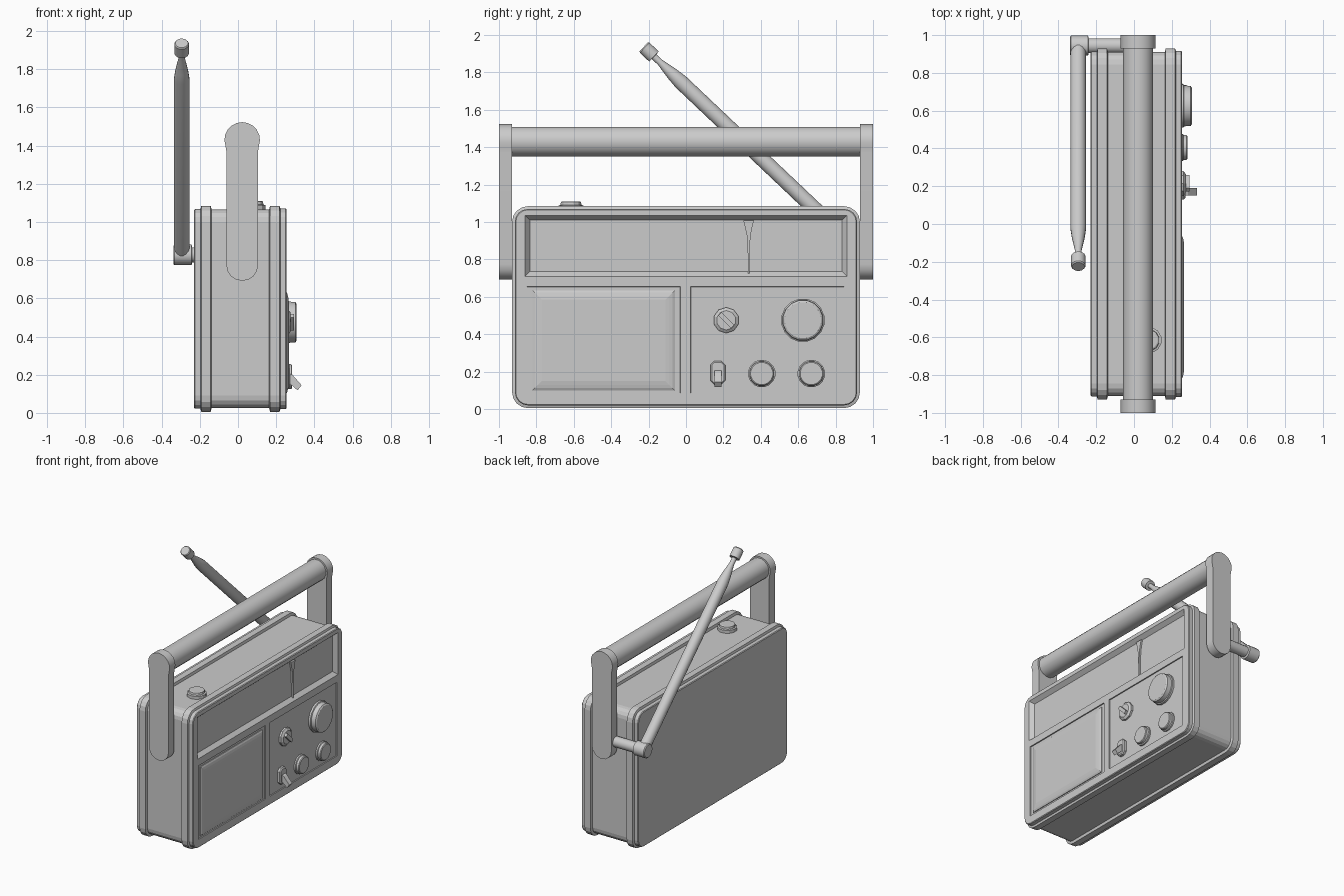
import bpy, bmesh, math
from mathutils import Vector

if "Cube" in bpy.data.objects:
    bpy.data.objects.remove(bpy.data.objects["Cube"])

def finish(name, bm, smooth=False):
    bmesh.ops.remove_doubles(bm, verts=bm.verts, dist=1e-6)
    bmesh.ops.recalc_face_normals(bm, faces=bm.faces)
    me = bpy.data.meshes.new(name)
    bm.to_mesh(me)
    bm.free()
    ob = bpy.data.objects.new(name, me)
    bpy.context.collection.objects.link(ob)
    if smooth:
        bpy.ops.object.select_all(action='DESELECT')
        ob.select_set(True)
        bpy.context.view_layer.objects.active = ob
        bpy.ops.object.shade_smooth_by_angle(angle=math.radians(31))
    return ob

def loft(name, rings, smooth=False):
    """Skin a list of equal-length point rings and cap both ends."""
    bm = bmesh.new()
    vr = [[bm.verts.new(p) for p in r] for r in rings]
    n = len(vr[0])
    for a, b in zip(vr, vr[1:]):
        for i in range(n):
            bm.faces.new((a[i], a[(i + 1) % n], b[(i + 1) % n], b[i]))
    bm.faces.new(vr[0])
    bm.faces.new(vr[-1])
    return finish(name, bm, smooth)

def rect(x, y0, y1, z0, z1, inset=0, r=0, seg=4):
    """Rectangle in the yz plane, optionally inset and round-cornered."""
    y0, y1, z0, z1 = y0 + inset, y1 - inset, z0 + inset, z1 - inset
    if r <= 0:
        return [(x, y0, z0), (x, y1, z0), (x, y1, z1), (x, y0, z1)]
    pts = []
    for cy, cz, a0 in ((y0 + r, z0 + r, 180), (y1 - r, z0 + r, 270),
                       (y1 - r, z1 - r, 0), (y0 + r, z1 - r, 90)):
        for i in range(seg + 1):
            a = math.radians(a0 + 90 * i / seg)
            pts.append((x, cy + r * math.cos(a), cz + r * math.sin(a)))
    return pts

def panel(name, bounds, steps, r=0, seg=4):
    """Stack of rectangles; steps are (x, inset)."""
    return loft(name, [rect(x, *bounds, i, max(r - i, 0), seg) for x, i in steps])

def lathe(name, origin, axis, profile, sides=16):
    """Turned part; profile is (distance along axis, radius)."""
    q = Vector(axis).to_track_quat('Z', 'Y')
    rings = []
    for t, r in profile:
        rings.append([Vector(origin) + q @ Vector((r * math.cos((k + .5) * math.tau / sides),
                      r * math.sin((k + .5) * math.tau / sides), t)) for k in range(sides)])
    return loft(name, rings, sides >= 16)

# Case: rounded slab with two raised bands
body = panel("radio_case", (-.93, .93, .005, 1.085),
             [(-.23, .022), (-.225, .017), (-.197, .017), (-.192, 0), (-.143, 0), (-.138, .02),
              (.163, .02), (.168, 0), (.217, 0), (.222, .015), (.25, .015), (.255, .02)], r=.085)

# Recesses in the face: dial window, speaker, controls
DIAL, SPEAKER, CONTROLS = (-.86, .86, .71, 1.035), (-.85, -.03, .085, .655), (.025, .845, .085, .655)
for name, b, depth, taper in (("dial", DIAL, .03, .025), ("speaker", SPEAKER, .008, .001),
                              ("control", CONTROLS, .008, .001)):
    cutter = panel(name + "_cutter", b, [(.255 - depth, taper), (.255, 0), (.30, 0)])
    cutter.hide_render = True
    cutter.hide_viewport = False
    cutter.display_type = 'WIRE'
    m = body.modifiers.new(name + "_recess", 'BOOLEAN')
    m.operation, m.solver, m.object = 'DIFFERENCE', 'EXACT', cutter

# Speaker cover, gently domed
panel("speaker_grille", (-.82, -.06, .10, .635),
      [(.24, 0), (.253, 0), (.259, .012), (.263, .03), (.266, .05)])

# Tuning needle
half = [(.028, 1.008), (.022, .985), (.010, .93), (.004, .82), (.004, .722)]
outline = [(.335 + w, z) for w, z in half] + [(.335 - w, z) for w, z in reversed(half)]
loft("tuning_needle", [[(x, y, z) for y, z in outline] for x in (.22, .238)])

# Knobs
lathe("tuning_knob", (.24, .625, .475), (1, 0, 0),
      [(0, .117), (.022, .117), (.026, .11), (.06, .108), (.067, .098)], 16)
for side, y in (("left", .405), ("right", .67)):
    lathe("small_knob_" + side, (.24, y, .19), (1, 0, 0),
          [(0, .074), (.018, .074), (.022, .067), (.039, .066), (.044, .06)], 16)
lathe("selector_knob", (.24, .215, .475), (1, 0, 0),
      [(0, .069), (.022, .069), (.034, .052)], 10)
u, v = Vector((0, .7071, -.7071)), Vector((0, .7071, .7071))
c = Vector((0, .215, .475))
loft("selector_grip", [[c + Vector((x, 0, 0)) + u * a * .048 + v * b * .013
                        for a, b in ((-1, -1), (1, -1), (1, 1), (-1, 1))] for x in (.265, .293)])

# Toggle switch
panel("switch_base", (.13, .21, .13, .257), [(.24, 0), (.265, 0), (.272, .008)], r=.022, seg=1)
lever = [(.258, .215), (.285, .20), (.333, .145), (.312, .118), (.258, .165)]
loft("switch_lever", [[(x, y, z) for x, z in lever] for y in (.152, .19)])

# Push button on top
lathe("power_button", (.077, -.615, 1.05), (0, 0, 1),
      [(0, .07), (.038, .07), (.041, .058), (.057, .056), (.061, .048)], 12)

# Carrying handle
HX, HZ = .022, 1.43
lathe("handle_bar", (HX, -.94, HZ), (0, 1, 0), [(0, .081), (1.88, .081)], 16)
arm = []
for k in range(9):
    a = math.pi + math.pi * k / 8
    arm.append((HX + .083 * math.cos(a), .775 + .083 * math.sin(a)))
for k in range(13):
    a = math.radians(-20 + 220 * k / 12)
    arm.append((HX + .093 * math.cos(a), HZ + .093 * math.sin(a)))
arm.insert(9, (HX + .083, 1.37))
arm.append((HX - .083, 1.37))
for side, s in (("left", -1), ("right", 1)):
    loft("handle_arm_" + side, [[(x, s * y, z) for x, z in arm] for y in (.93, 1.0)], True)
    lathe("handle_pivot_" + side, (HX, s * .90, .80), (0, s, 0), [(0, .06), (.05, .06)], 16)

# Antenna with its pivot
AY, AZ = .944, .828
lathe("antenna_pivot", (-.05, AY, AZ), (-1, 0, 0),
      [(0, .04), (.19, .04), (.193, .054), (.283, .054), (.289, .048)], 16)
lathe("antenna", (-.295, AY, AZ), (0, -.726, .688),
      [(0, .041), (1.34, .041), (1.40, .034), (1.49, .018), (1.535, .018),
       (1.537, .038), (1.605, .038), (1.612, .033)], 16)
